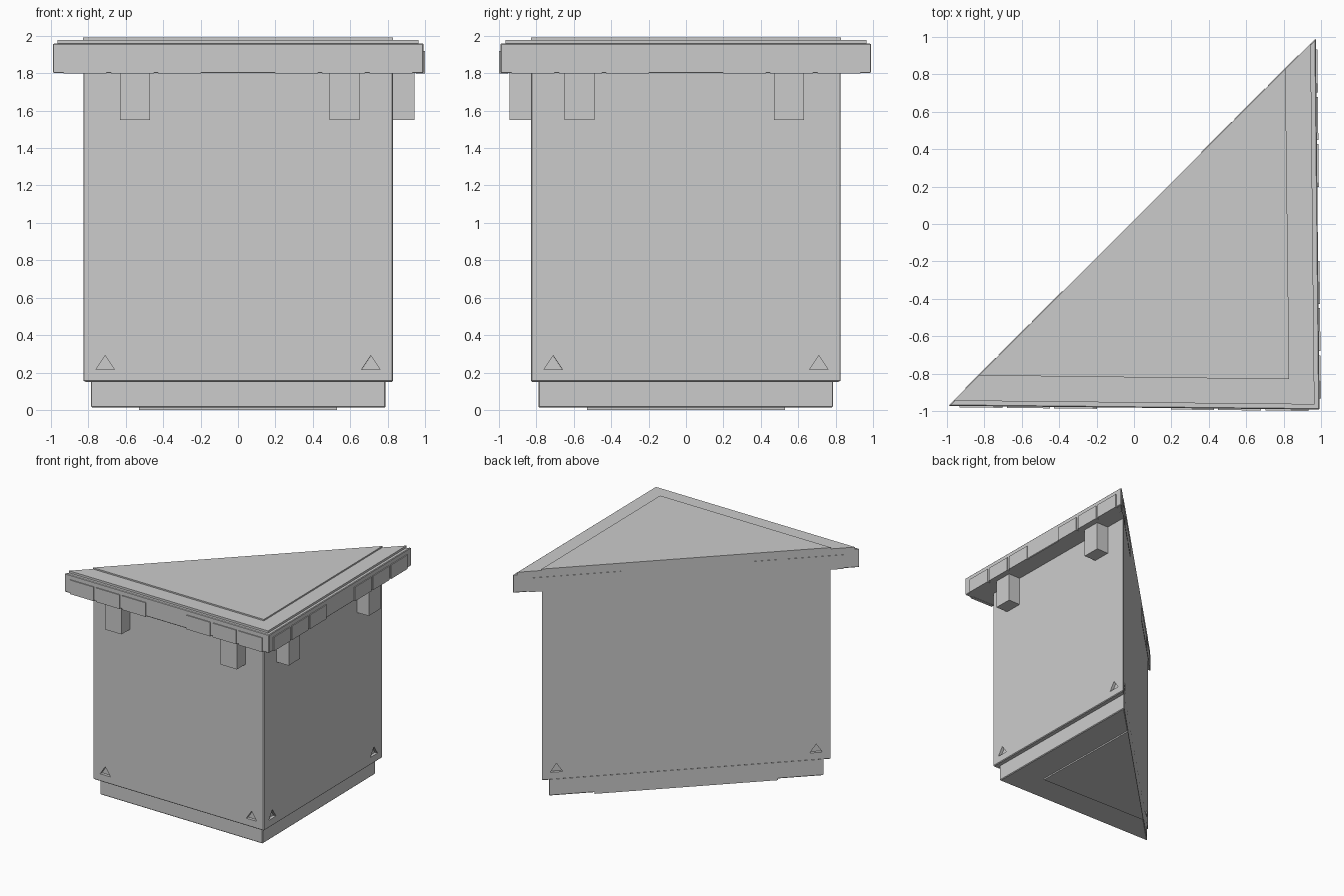
import bpy, bmesh
from mathutils import Vector, Matrix

cube = bpy.data.objects.get("Cube")
if cube:
    bpy.data.objects.remove(cube, do_unlink=True)

grey = bpy.data.materials.new("light grey")
grey.use_nodes = True
COLOUR = (0.6, 0.6, 0.6, 1)
grey.diffuse_color = COLOUR
grey.node_tree.nodes["Principled BSDF"].inputs["Base Color"].default_value = COLOUR


def corners(a, shift=0.0):
    """Three corners of the wedge: left end, square corner, back end."""
    return [Vector((-a, -a + 0.02, 0)), Vector((a, -a, 0)), Vector((a - 0.02, a, 0))]


def prism(name, pts, depth, bevel=0.0):
    """Extrude a flat outline along a vector."""
    bm = bmesh.new()
    base = bm.faces.new([bm.verts.new(p) for p in pts])
    ext = bmesh.ops.extrude_face_region(bm, geom=[base])
    bmesh.ops.translate(bm, vec=depth, verts=[v for v in ext["geom"] if isinstance(v, bmesh.types.BMVert)])
    bmesh.ops.recalc_face_normals(bm, faces=bm.faces[:])
    mesh = bpy.data.meshes.new(name)
    bm.to_mesh(mesh)
    bm.free()
    mesh.materials.append(grey)
    obj = bpy.data.objects.new(name, mesh)
    bpy.context.collection.objects.link(obj)
    if bevel:
        mod = obj.modifiers.new("edge", "BEVEL")
        mod.width, mod.segments = bevel, 1
    return obj


def slab(name, a, z0, z1, bevel=0.0):
    return prism(name, [p + Vector((0, 0, z0)) for p in corners(a)], Vector((0, 0, z1 - z0)), bevel)


def sides(a):
    """Each side as start, direction, outward direction and length."""
    c = corners(a)
    for i, label in enumerate(("front", "left", "back")):
        p, q = c[i], c[(i + 1) % 3]
        d = (q - p).normalized()
        yield label, p, d, Vector((d.y, -d.x, 0)), (q - p).length


def on_side(name, start, d, out, outline, inner, outer):
    """Prism from an outline of (along, height), between two outward offsets."""
    pts = [start + d * u + out * inner + Vector((0, 0, z)) for u, z in outline]
    return prism(name, pts, out * (outer - inner))


def box(u, w, z0, z1):
    return [(u, z0), (u + w, z0), (u + w, z1), (u, z1)]


# Stacked slabs
slab("foot_plate", 0.53, 0, 0.03)
slab("base", 0.79, 0.012, 0.16, 0.006)
body = slab("body", 0.83, 0.15, 1.82, 0.006)
slab("cornice", 0.992, 1.8, 1.96, 0.005)
slab("top_step", 0.965, 1.95, 1.978)
slab("top_plate", 0.83, 1.97, 1.99)

# Triangular notches near the lower ends of each body side
for label, p, d, out, length in sides(0.83):
    for n, u in enumerate((0.12, length - 0.12)):
        outline = [(u - 0.05, 0.215), (u + 0.05, 0.215), (u, 0.29)]
        cutter = on_side(f"{label}_notch_cutter_{n + 1}", p, d, out, outline, -0.025, 0.03)
        cutter.hide_render = True
        cutter.hide_set(True)
        mod = body.modifiers.new("notch", "BOOLEAN")
        mod.object, mod.operation, mod.solver = cutter, "DIFFERENCE", "EXACT"

# Brackets under the cornice on the two square sides
for label, p, d, out, length in sides(0.83):
    if label != "back":
        near, far = (0.2, length - 0.34) if label == "front" else (0.18, length - 0.36)
        for n, u in enumerate((near, far)):
            on_side(f"{label}_bracket_{n + 1}", p, d, out, box(u, 0.16, 1.55, 1.81), -0.02, 0.115)

# Three raised blocks at each end of each cornice side
for label, p, d, out, length in sides(0.992):
    margin, rise = (0.13, 0.003) if label == "back" else (0.06, 0.008)
    for n in range(3):
        u = margin + n * 0.252
        for end, start in (("first", u), ("last", length - u - 0.23)):
            on_side(f"{label}_{end}_block_{n + 1}", p, d, out, box(start, 0.23, 1.798, 1.92), -0.02, rise)
